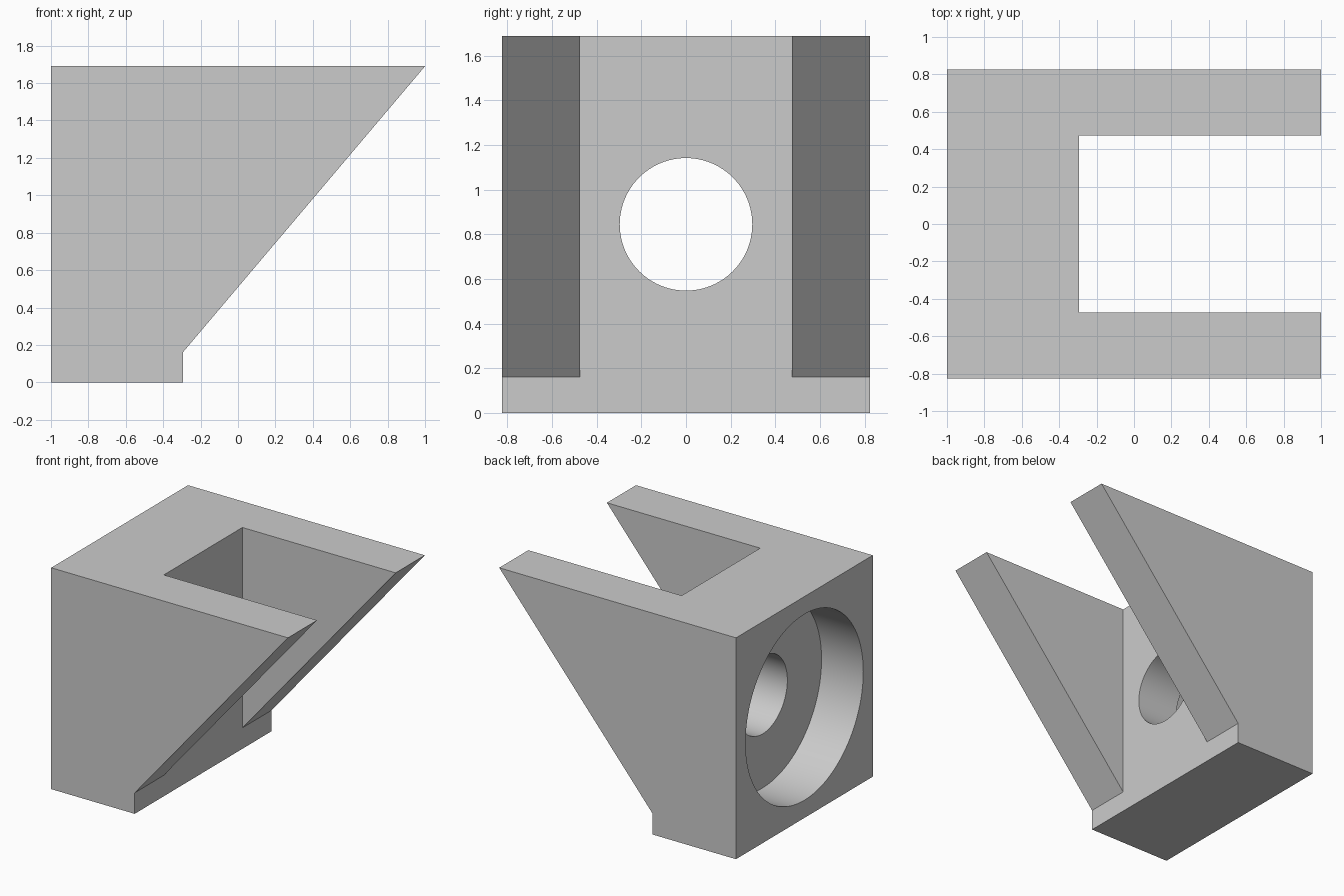
import bpy
import bmesh
import math

cube = bpy.data.objects.get("Cube")
if cube:
    bpy.data.objects.remove(cube, do_unlink=True)

# Main dimensions
HEIGHT = 1.69
HALF_WIDTH = 0.825
SLOT_HALF = 0.474
WALL_FRONT = -0.295
FLOOR_X = -0.648
FOOT_TOP = 0.16
AXIS_Z = HEIGHT / 2

grey = bpy.data.materials.new("plain grey")
grey.use_nodes = True
colour = (0.6, 0.6, 0.6, 1)
grey.diffuse_color = colour
grey.node_tree.nodes["Principled BSDF"].inputs["Base Color"].default_value = colour


def extruded(name, profile, half):
    """Extrude an x-z profile evenly to both sides of y = 0."""
    bm = bmesh.new()
    face = bm.faces.new([bm.verts.new((x, -half, z)) for x, z in profile])
    side = bmesh.ops.extrude_face_region(bm, geom=[face])["geom"]
    verts = [v for v in side if isinstance(v, bmesh.types.BMVert)]
    bmesh.ops.translate(bm, verts=verts, vec=(0, 2 * half, 0))
    bmesh.ops.recalc_face_normals(bm, faces=bm.faces)
    mesh = bpy.data.meshes.new(name)
    bm.to_mesh(mesh)
    bm.free()
    mesh.materials.append(grey)
    obj = bpy.data.objects.new(name, mesh)
    bpy.context.collection.objects.link(obj)
    return obj


def bore(name, radius, x_start, x_end):
    """Cylinder cutter along x."""
    bpy.ops.mesh.primitive_cylinder_add(
        vertices=96, radius=radius, depth=x_end - x_start,
        location=((x_start + x_end) / 2, 0, AXIS_Z),
        rotation=(0, math.pi / 2, 0))
    obj = bpy.context.object
    obj.name = name
    obj.data.materials.append(grey)
    return obj


def cut(body, cutter):
    """Subtract the cutter and remove it."""
    mod = body.modifiers.new(cutter.name, "BOOLEAN")
    mod.operation = "DIFFERENCE"
    mod.solver = "EXACT"
    mod.object = cutter
    bpy.context.view_layer.objects.active = body
    bpy.ops.object.modifier_apply(modifier=mod.name)
    bpy.data.objects.remove(cutter, do_unlink=True)


# Bracket body: block with a foot and sloping arms
bracket = extruded("bracket", [
    (-1, 0), (WALL_FRONT, 0), (WALL_FRONT, FOOT_TOP),
    (1, HEIGHT), (-1, HEIGHT)], HALF_WIDTH)

# Slot between the two arms
cut(bracket, extruded("slot_cutter", [
    (WALL_FRONT, -0.2), (1.2, -0.2), (1.2, 2), (WALL_FRONT, 2)], SLOT_HALF))

# Wide recess in the back wall, then the smaller through hole
cut(bracket, bore("recess_cutter", 0.71, -1.2, FLOOR_X))
cut(bracket, bore("hole_cutter", 0.297, -0.8, 0))

# Smooth bores, sharp edges
bpy.ops.object.select_all(action="DESELECT")
bracket.select_set(True)
bpy.context.view_layer.objects.active = bracket
bpy.ops.object.shade_smooth_by_angle(angle=math.radians(30))
